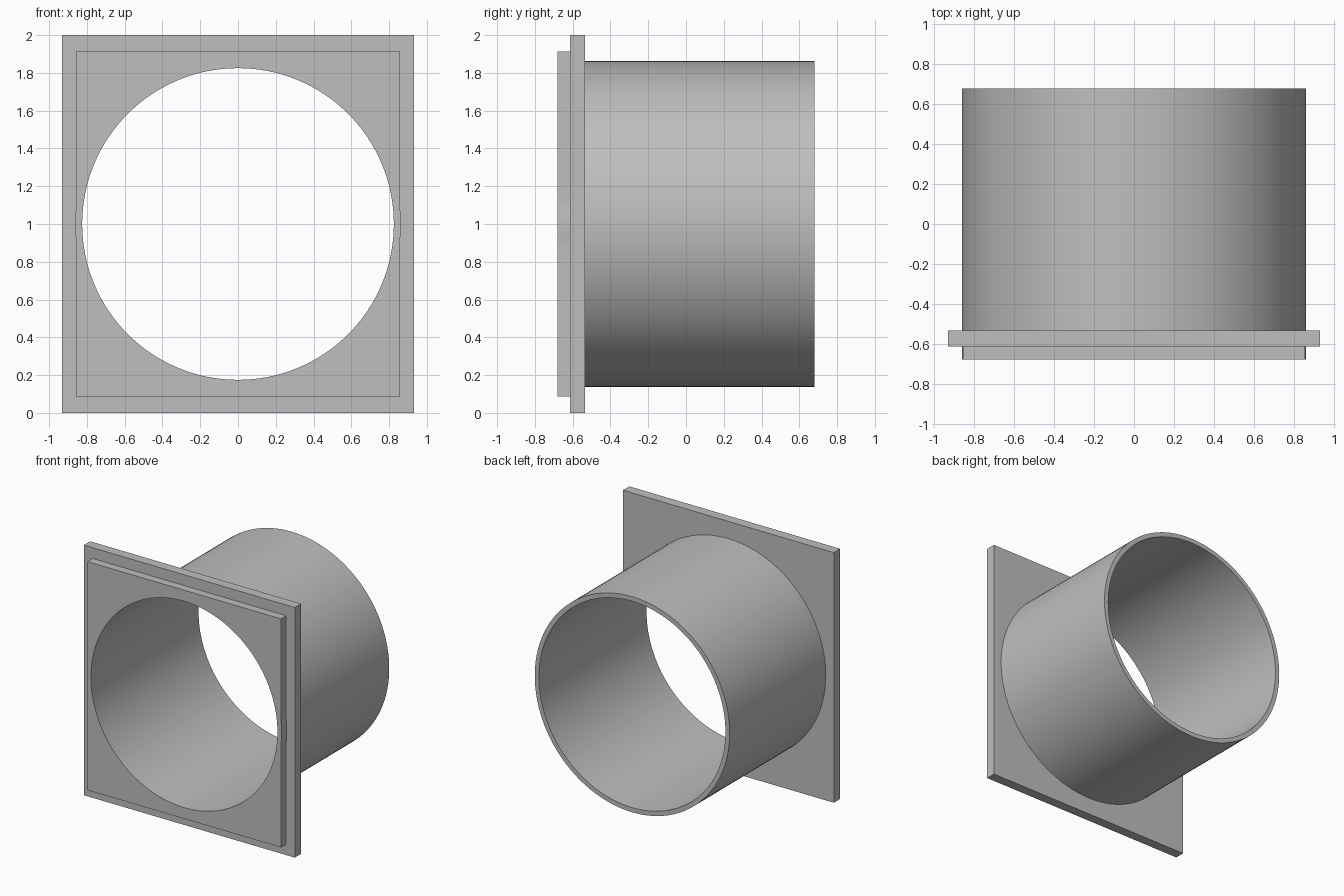
import bpy
import bmesh
import math

cube = bpy.data.objects.get("Cube")
if cube:
    bpy.data.objects.remove(cube, do_unlink=True)

SEGMENTS = 128
BORE, TUBE = 0.825, 0.862          # inner and outer radius of the tube
FLANGE = (0.933, 1.0)              # half width and half height
RIM = (0.857, 0.914)
FRONT, STEP, FLANGE_BACK, BACK = -0.68, -0.615, -0.535, 0.68


def circle(radius):
    return lambda a: radius


def rectangle(half):
    return lambda a: min(half[0] / max(abs(math.cos(a)), 1e-6),
                         half[1] / max(abs(math.sin(a)), 1e-6))


def rim_outline(a):
    # The tube bulges slightly past the straight sides of the rim
    return max(rectangle(RIM)(a), TUBE)


# Even directions, plus exact ones for corners and bulge ends
angles = {2 * math.pi * i / SEGMENTS for i in range(SEGMENTS)}
bulge = math.acos(RIM[0] / TUBE)
for a in (math.atan2(FLANGE[1], FLANGE[0]), math.atan2(RIM[1], RIM[0]), bulge):
    angles |= {a, math.pi - a, math.pi + a, 2 * math.pi - a}
angles = sorted(angles)

# Outlines in order: front face, rim, flange, tube outside, bore
sections = [
    (FRONT, circle(BORE)),
    (FRONT, rim_outline),
    (STEP, rim_outline),
    (STEP, rectangle(FLANGE)),
    (FLANGE_BACK, rectangle(FLANGE)),
    (FLANGE_BACK, circle(TUBE)),
    (BACK, circle(TUBE)),
    (BACK, circle(BORE)),
]

bm = bmesh.new()
loops = [[bm.verts.new((r(a) * math.cos(a), y, 1 + r(a) * math.sin(a)))
          for a in angles] for y, r in sections]
count = len(angles)
for k, loop in enumerate(loops):
    following = loops[(k + 1) % len(loops)]
    for i in range(count):
        j = (i + 1) % count
        bm.faces.new((loop[i], loop[j], following[j], following[i]))
bmesh.ops.recalc_face_normals(bm, faces=bm.faces)

mesh = bpy.data.meshes.new("flanged_tube")
bm.to_mesh(mesh)
bm.free()
body = bpy.data.objects.new("flanged_tube", mesh)
bpy.context.collection.objects.link(body)

# Plain grey
grey = bpy.data.materials.new("grey")
grey.use_nodes = True
colour = (0.52, 0.52, 0.52, 1)
grey.diffuse_color = colour
grey.node_tree.nodes["Principled BSDF"].inputs["Base Color"].default_value = colour
mesh.materials.append(grey)

# Smooth round walls, crisp edges
bpy.ops.object.select_all(action="DESELECT")
body.select_set(True)
bpy.context.view_layer.objects.active = body
bpy.ops.object.shade_smooth_by_angle(angle=math.radians(30))
